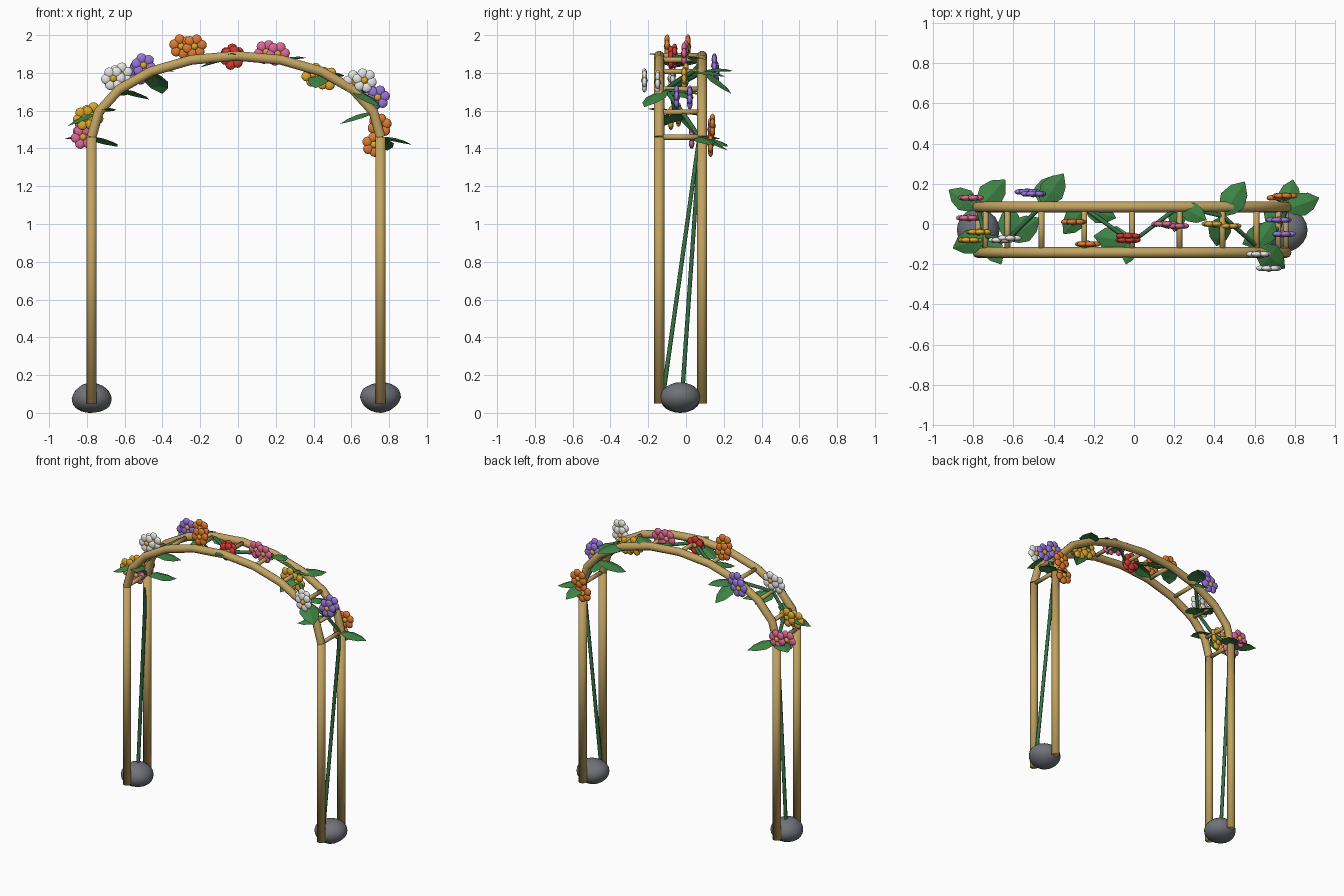
import bpy, bmesh, math, random
from mathutils import Matrix, Vector

random.seed(4)
cube = bpy.data.objects.get("Cube")
if cube:
    bpy.data.objects.remove(cube, do_unlink=True)


def material(name, r, g, b):
    m = bpy.data.materials.new(name)
    m.use_nodes = True
    m.diffuse_color = (r, g, b, 1)
    shader = next(n for n in m.node_tree.nodes if n.type == 'BSDF_PRINCIPLED')
    shader.inputs["Base Color"].default_value = (r, g, b, 1)
    shader.inputs["Roughness"].default_value = 0.7
    return m


wood = material("tan_wood", .54, .37, .12)
stone = material("grey_stone", .16, .17, .19)
stem = material("vine_green", .04, .17, .06)
green = material("leaf_green", .05, .23, .06)
petal = {
    "pink": material("pink", .74, .14, .31),
    "yellow": material("yellow", .72, .39, .03),
    "white": material("white", .82, .82, .8),
    "purple": material("purple", .31, .18, .7),
    "orange": material("orange", .74, .2, .03),
    "red": material("red", .65, .04, .03),
}


def finish(name, bm, mats, smooth=True):
    mesh = bpy.data.meshes.new(name)
    bm.to_mesh(mesh)
    bm.free()
    for m in mats:
        mesh.materials.append(m)
    for p in mesh.polygons:
        p.use_smooth = smooth
    obj = bpy.data.objects.new(name, mesh)
    bpy.context.collection.objects.link(obj)
    return obj


def pole(name, a, b, radius, mat):
    a, b = Vector(a), Vector(b)
    turn = (b - a).to_track_quat('Z', 'Y').to_matrix().to_4x4()
    bm = bmesh.new()
    bmesh.ops.create_cone(bm, cap_ends=True, segments=16, radius1=radius, radius2=radius,
                          depth=(b - a).length, matrix=Matrix.Translation((a + b) / 2) @ turn)
    return finish(name, bm, [mat])


def tube(name, points, radius, mat):
    curve = bpy.data.curves.new(name, 'CURVE')
    curve.dimensions = '3D'
    curve.bevel_depth = radius
    curve.bevel_resolution = 3
    curve.use_fill_caps = True
    spline = curve.splines.new('POLY')
    spline.points.add(len(points) - 1)
    for p, co in zip(spline.points, points):
        p.co = (*co, 1)
    curve.materials.append(mat)
    obj = bpy.data.objects.new(name, curve)
    bpy.context.collection.objects.link(obj)
    bpy.ops.object.select_all(action='DESELECT')
    obj.select_set(True)
    bpy.context.view_layer.objects.active = obj
    bpy.ops.object.convert(target='MESH')


# Arch frame: two rails on four posts, joined by rungs
MID, HALF, SPRING, RISE = -.01, .765, 1.46, .43
FRONT, BACK = -.142, .085
STEPS = 10


def arch(i, y):
    t = math.pi * i / STEPS
    return Vector((MID - HALF * math.cos(t), y, SPRING + RISE * math.sin(t)))


for side, y in (("front", FRONT), ("back", BACK)):
    tube(side + "_arch_rail", [arch(i, y) for i in range(STEPS + 1)], .027, wood)
    for hand, i in (("right", 0), ("left", STEPS)):
        top = arch(i, y)
        pole(f"{side}_{hand}_post", (top.x, y, .05), top, .027, wood)
for i in range(STEPS + 1):
    pole(f"rung_{i}", arch(i, FRONT), arch(i, BACK), .014, wood)

# Foot stones
for hand, i in (("right", 0), ("left", STEPS)):
    bm = bmesh.new()
    bmesh.ops.create_icosphere(bm, subdivisions=3, radius=1)
    for v in bm.verts:
        n = v.co.copy()
        v.co *= 1 + .04 * math.sin(3 * n.x + 2 * n.z + i) * math.cos(2 * n.y)
        v.co = Vector((n.x * .106, n.y * .106, n.z * .08)) * v.co.length
    low = min(v.co.z for v in bm.verts)
    bmesh.ops.translate(bm, vec=(arch(i, 0).x, -.03, -low), verts=bm.verts)
    finish(hand + "_foot_stone", bm, [stone])

# Vine winding between the rails
sway = (.075, -.06, -.08, .09, .08, -.09, .09, .04, -.11, -.02, .07)
nodes = [arch(i, y) for i, y in enumerate(sway)]
tube("vine", [(arch(0, 0).x, -.02, .1)] + nodes + [(arch(STEPS, 0).x, -.12, .1)], .012, stem)


# Flowers: a flat ring of round petals about a yellow eye, facing front and back
def flower(name, centre, mat):
    bm = bmesh.new()
    spin = random.uniform(0, 1)

    def bead(offset, size, thick, slot):
        place = Matrix.Translation(Vector(centre) + offset)
        made = bmesh.ops.create_uvsphere(
            bm, u_segments=12, v_segments=8, radius=1,
            matrix=place @ Matrix.Diagonal((size, thick, size, 1)))
        for f in {f for v in made["verts"] for f in v.link_faces}:
            f.material_index = slot

    for k in range(6):
        a = spin + k * math.tau / 6
        bead(Vector((math.cos(a), 0, math.sin(a))) * .038, .027, .014, 0)
    bead(Vector(), .02, .018, 1)
    finish(name, bm, [mat, petal["yellow"]])


blooms = (
    ("pink", (-.81, .13, 1.50), (-.82, .03, 1.46)),
    ("yellow", (-.77, -.04, 1.58), (-.81, -.08, 1.56)),
    ("white", (-.66, -.08, 1.77), (-.62, -.07, 1.79)),
    ("purple", (-.53, .16, 1.80), (-.50, .15, 1.84)),
    ("orange", (-.30, .01, 1.94), (-.23, -.10, 1.94)),
    ("red", (-.03, -.06, 1.89), (-.03, -.08, 1.88)),
    ("pink", (.15, 0, 1.91), (.21, -.01, 1.90)),
    ("yellow", (.40, 0, 1.79), (.47, -.01, 1.77)),
    ("white", (.62, -.15, 1.75), (.67, -.22, 1.76)),
    ("purple", (.72, .02, 1.67), (.74, -.05, 1.67)),
    ("orange", (.75, .14, 1.52), (.72, .13, 1.42)),
)
for i, (colour, *spots) in enumerate(blooms):
    for k, spot in enumerate(spots):
        flower(f"{colour}_flower_{i}_{k}", spot, petal[colour])


# Leaves: broad pointed blades, folded at the midrib and drooping
def leaf(name, base, tip):
    base, tip = Vector(base), Vector(tip)
    along = tip - base
    size = along.length
    side = along.cross(Vector((0, 0, 1))).normalized()
    up = side.cross(along).normalized()
    bm = bmesh.new()
    rows = []
    for t, w in ((0, .02), (.2, .22), (.45, .33), (.75, .24), (1, .01)):
        rib = base + along * t + up * size * .3 * t * (1 - t)
        rows.append([bm.verts.new(rib + side * size * w * s - up * size * w * .25 * abs(s))
                     for s in (-1, 0, 1)])
    for a, b in zip(rows, rows[1:]):
        for k in (0, 1):
            bm.faces.new((a[k], a[k + 1], b[k + 1], b[k]))
    finish(name, bm, [green], smooth=False)


tips = (
    ((-.92, .17, 1.45), (-.64, .22, 1.41)),
    ((-.90, -.12, 1.52), (-.66, -.20, 1.61)),
    ((-.61, .09, 1.68), (-.47, .03, 1.66)),
    ((-.35, .25, 1.81), (-.40, .24, 1.69)),
    ((-.35, -.05, 1.83), (-.09, .03, 1.86)),
    ((-.04, -.20, 1.90), (-.20, -.06, 1.83)),
    ((.36, .02, 1.88), (.20, -.04, 1.85)),
    ((.55, .21, 1.78), (.41, -.11, 1.72)),
    ((.75, -.22, 1.62), (.70, .02, 1.69)),
    ((.54, -.10, 1.53), (.66, .10, 1.57)),
    ((.92, .13, 1.42), (.79, .22, 1.39)),
)
for i, pair in enumerate(tips):
    for k, tip in enumerate(pair):
        leaf(f"leaf_{i}_{k}", nodes[i], tip)
